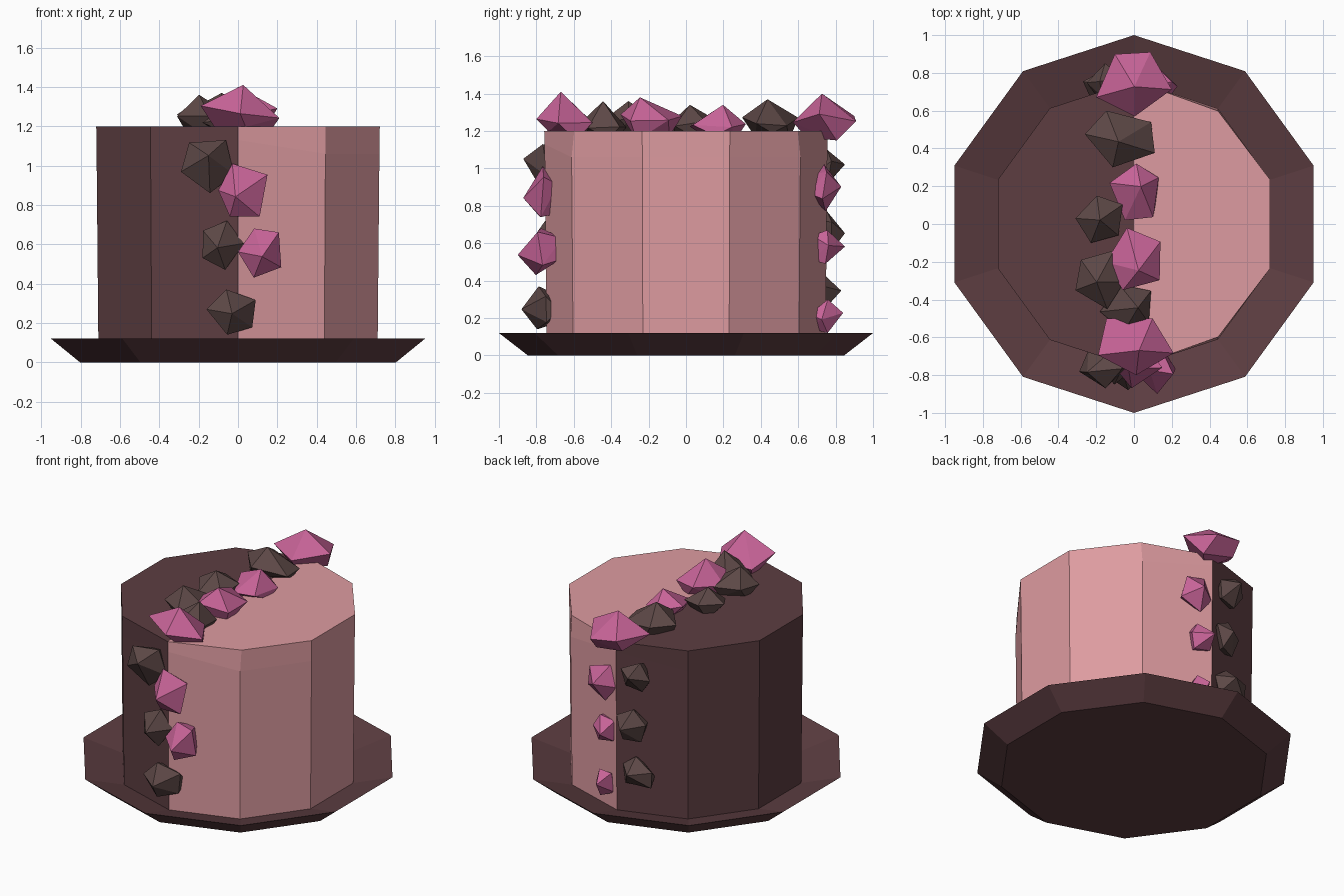
import bpy, bmesh, math, random
from mathutils import Vector

cube = bpy.data.objects.get("Cube")
if cube:
    bpy.data.objects.remove(cube, do_unlink=True)

random.seed(7)
SIDES = 10


def material(name, rgb):
    mat = bpy.data.materials.new(name)
    mat.use_nodes = True
    colour = (*rgb, 1)
    mat.diffuse_color = colour
    mat.node_tree.nodes["Principled BSDF"].inputs["Base Color"].default_value = colour
    return mat


CHOCOLATE = material("dark chocolate", (.109, .047, .053))
ICING = material("pink icing", (.73, .33, .355))
BROWN = material("brown chunk", (.108, .064, .061))
BERRY = material("berry pink", (.57, .125, .31))


def add_object(name, bm, mats):
    bmesh.ops.recalc_face_normals(bm, faces=bm.faces)
    mesh = bpy.data.meshes.new(name)
    bm.to_mesh(mesh)
    bm.free()
    for mat in mats:
        mesh.materials.append(mat)
    obj = bpy.data.objects.new(name, mesh)
    bpy.context.collection.objects.link(obj)
    return obj


def lathe(bm, profile):
    """Ten-sided stack of rings with a corner on the y axis, capped both ends."""
    rings = []
    for radius, z in profile:
        ring = []
        for i in range(SIDES):
            a = math.tau * i / SIDES - math.pi / 2
            ring.append(bm.verts.new((radius * math.cos(a), radius * math.sin(a), z)))
        rings.append(ring)
    for low, high in zip(rings, rings[1:]):
        for i in range(SIDES):
            j = (i + 1) % SIDES
            bm.faces.new((low[i], low[j], high[j], high[i]))
    bm.faces.new(rings[0][::-1])
    bm.faces.new(rings[-1])
    return rings


# Plate: flared underside, shallow sloping dish on top
bm = bmesh.new()
lathe(bm, [(.845, 0), (1, .12), (.74, .045)])
add_object("plate", bm, [CHOCOLATE])

# Cake: slightly flared drum, split into two flavours along x = 0
bm = bmesh.new()
rings = lathe(bm, [(.746, .04), (.756, 1.06), (.758, 1.2)])
for k in (1, SIDES // 2 - 1):      # icing dips in beside the seam
    rings[2][k].co.y *= .975
for k in (0, SIDES // 2):          # seam corners bend higher up
    rings[1][k].co.z = 1.13
bmesh.ops.bisect_plane(bm, geom=bm.verts[:] + bm.edges[:] + bm.faces[:],
                       plane_co=(0, 0, 0), plane_no=(1, 0, 0), dist=.001)
for face in bm.faces:
    face.material_index = 1 if face.calc_center_median().x > 0 else 0
add_object("cake", bm, [CHOCOLATE, ICING])


def chunk(name, mat, axis, xs, ys, zs):
    """Irregular faceted lump pointing along axis and filling the given bounds."""
    axis = Vector(axis)
    side = axis.orthogonal().normalized()
    other = axis.cross(side)
    points = [axis + side * random.uniform(-.3, .3) + other * random.uniform(-.3, .3)]
    turn = random.uniform(0, math.tau)
    for count, radius, height in ((5, 1, 0), (3, .65, -.8)):
        for i in range(count):
            a = turn + math.tau * (i + random.uniform(-.15, .15)) / count
            r = radius * random.uniform(.85, 1.1)
            points.append((side * math.cos(a) + other * math.sin(a)) * r
                          + axis * (height + random.uniform(-.25, .25)))
    bounds = (xs, ys, zs)
    lows = [min(p[k] for p in points) for k in range(3)]
    highs = [max(p[k] for p in points) for k in range(3)]
    bm = bmesh.new()
    for p in points:
        bm.verts.new([b[0] + (b[1] - b[0]) * (p[k] - lows[k]) / (highs[k] - lows[k])
                      for k, b in enumerate(bounds)])
    hull = bmesh.ops.convex_hull(bm, input=bm.verts[:])
    loose = [v for v in hull["geom_interior"] if isinstance(v, bmesh.types.BMVert)]
    bmesh.ops.delete(bm, geom=loose, context="VERTS")
    add_object(name, bm, [mat])


UP, FRONT, BACK = (0, 0, 1), (0, -1, 0), (0, 1, 0)

# Chunks over the top: x range, y range, peak height
top_chunks = [
    (BERRY, (-.19, .21), (-.8, -.5), 1.41),
    (BROWN, (-.18, .09), (-.57, -.32), 1.36),
    (BROWN, (-.31, -.05), (-.45, -.14), 1.36),
    (BERRY, (-.15, .14), (-.35, -.02), 1.38),
    (BROWN, (-.31, -.06), (-.1, .15), 1.34),
    (BERRY, (-.13, .13), (.02, .32), 1.34),
    (BROWN, (-.26, .11), (.3, .6), 1.37),
    (BERRY, (-.2, .2), (.57, .91), 1.4),
]
for n, (mat, xs, ys, peak) in enumerate(top_chunks):
    kind = "berry" if mat is BERRY else "chocolate"
    chunk(f"top_{kind}_chunk_{n}", mat, UP, xs, ys, (1.15, peak))

# Chunks down the walls: x range, outward reach, z range
front_chunks = [
    (BROWN, (-.29, -.02), .87, (.86, 1.13)),
    (BERRY, (-.1, .15), .87, (.74, 1.01)),
    (BROWN, (-.18, .03), .85, (.47, .72)),
    (BERRY, (0, .22), .9, (.43, .68)),
    (BROWN, (-.16, .09), .88, (.14, .37)),
]
back_chunks = [
    (BROWN, (-.25, -.05), .85, (.9, 1.1)),
    (BERRY, (0, .23), .83, (.77, 1.02)),
    (BROWN, (-.22, -.02), .85, (.55, .77)),
    (BERRY, (.02, .17), .85, (.49, .67)),
    (BROWN, (-.27, -.04), .83, (.25, .44)),
    (BERRY, (.03, .17), .84, (.12, .3)),
]
for place, axis, rows in (("front", FRONT, front_chunks), ("back", BACK, back_chunks)):
    for n, (mat, xs, reach, zs) in enumerate(rows):
        kind = "berry" if mat is BERRY else "chocolate"
        ys = sorted((axis[1] * .66, axis[1] * reach))
        chunk(f"{place}_{kind}_chunk_{n}", mat, axis, xs, ys, zs)
